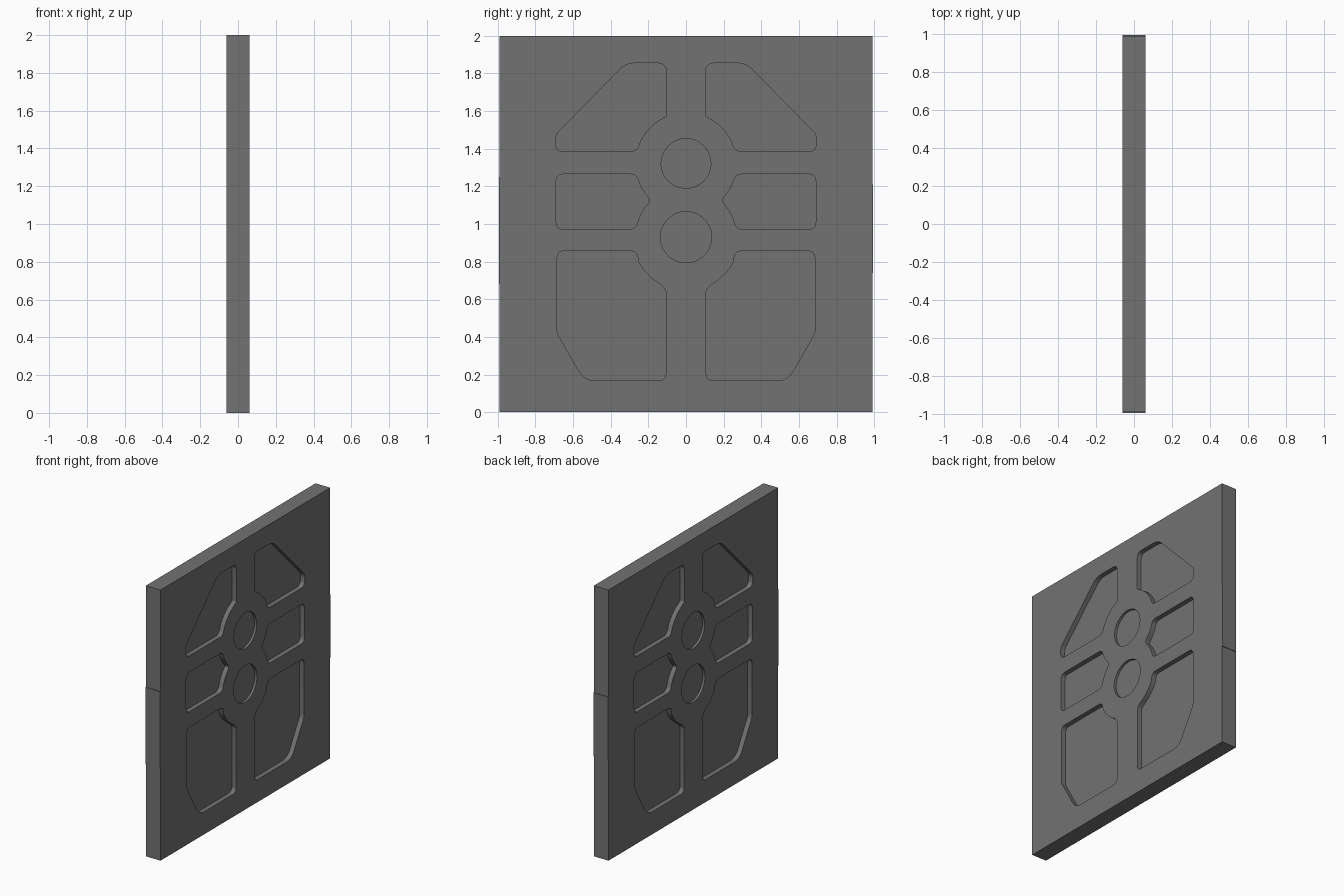
import bpy, bmesh
from math import sin, cos, radians, pi
from mathutils import Vector

if "Cube" in bpy.data.objects:
    bpy.data.objects.remove(bpy.data.objects["Cube"])

HALF_X, HALF_Y = 0.06, 0.99
PANEL_DEPTH, DISC_DEPTH = 0.035, 0.018
UPPER, LOWER = 1.322, 0.93      # heights of the two round recesses

grey = bpy.data.materials.new("dark_grey")
grey.use_nodes = True
grey.diffuse_color = (0.17, 0.17, 0.17, 1)
grey.node_tree.nodes["Principled BSDF"].inputs["Base Color"].default_value = grey.diffuse_color


def to_object(name, bm):
    bmesh.ops.recalc_face_normals(bm, faces=bm.faces)
    mesh = bpy.data.meshes.new(name)
    bm.to_mesh(mesh)
    bm.free()
    mesh.materials.append(grey)
    obj = bpy.data.objects.new(name, mesh)
    bpy.context.collection.objects.link(obj)
    return obj


def box(name, low, high):
    bm = bmesh.new()
    bmesh.ops.create_cube(bm, size=1)
    low, high = Vector(low), Vector(high)
    for v in bm.verts:
        v.co = (low + high) / 2 + v.co * (high - low)
    return to_object(name, bm)


def arc(z, radius, start, end, steps=6):
    """Points (y, z, no rounding) along a circle centred on the middle line."""
    angles = [radians(start + (end - start) * i / steps) for i in range(steps + 1)]
    return [(radius * cos(a), z + radius * sin(a), 0) for a in angles]


def rounded(corners, steps=6):
    """Round each (y, z, t) corner, starting t before it and ending t after it."""
    out = []
    for i, (y, z, t) in enumerate(corners):
        p = Vector((y, z))
        if t == 0:
            out.append(p)
            continue
        before = p + (Vector(corners[i - 1][:2]) - p).normalized() * t
        after = p + (Vector(corners[(i + 1) % len(corners)][:2]) - p).normalized() * t
        for k in range(steps + 1):
            s = k / steps
            out.append(before * (1 - s) ** 2 + p * 2 * s * (1 - s) + after * s * s)
    return out


def add_prism(bm, outline, side, flip, depth):
    verts = [bm.verts.new((side * (HALF_X - depth), flip * p.x, p.y)) for p in outline]
    base = bm.faces.new(verts)
    result = bmesh.ops.extrude_face_region(bm, geom=[base])
    moved = [g for g in result["geom"] if isinstance(g, bmesh.types.BMVert)]
    bmesh.ops.translate(bm, verts=moved, vec=(side * (depth + 0.05), 0, 0))


# Recess outlines for one half
top_panel = rounded(
    [(0.105, 1.855, 0.045), (0.32, 1.855, 0.05), (0.697, 1.47, 0.03),
     (0.69, 1.385, 0.04), (0.262, 1.385, 0.035)]
    + arc(UPPER, 0.27, 26, 64) + [(0.105, 1.57, 0.01)])
middle_panel = rounded(
    [(0.69, 1.265, 0.04), (0.69, 0.972, 0.04), (0.268, 0.972, 0.035)]
    + arc(LOWER, 0.27, 21, 40, 3) + [(0.186, 1.125, 0.02)]
    + arc(UPPER, 0.27, -40, -24, 3) + [(0.264, 1.265, 0.035)])
bottom_panel = rounded(
    [(0.262, 0.857, 0.035), (0.685, 0.857, 0.04), (0.685, 0.42, 0.02),
     (0.54, 0.167, 0.06), (0.107, 0.167, 0.04), (0.107, 0.65, 0.015)]
    + arc(LOWER, 0.285, -62, -28))


def disc(z, radius, count=48):
    return [Vector((radius * cos(2 * pi * i / count), z + radius * sin(2 * pi * i / count)))
            for i in range(count)]


# Door slab with matching recesses on both faces
door = box("door_slab", (-HALF_X, -HALF_Y, 0), (HALF_X, HALF_Y, 2))
bm = bmesh.new()
for side in (-1, 1):
    for flip in (-1, 1):
        for outline in (top_panel, middle_panel, bottom_panel):
            add_prism(bm, outline, side, flip, PANEL_DEPTH)
    add_prism(bm, disc(UPPER, 0.132), side, 1, DISC_DEPTH)
    add_prism(bm, disc(LOWER, 0.136), side, 1, DISC_DEPTH)
cutter = to_object("recess_cutter", bm)
cutter.hide_render = True

cut = door.modifiers.new("recesses", "BOOLEAN")
cut.operation, cut.solver, cut.object = "DIFFERENCE", "EXACT", cutter
bpy.ops.object.select_all(action="DESELECT")
door.select_set(True)
bpy.context.view_layer.objects.active = door
bpy.ops.object.modifier_apply(modifier=cut.name)
bpy.data.objects.remove(cutter)
bpy.ops.object.shade_smooth_by_angle(angle=radians(25))

# Thin plates on the narrow edges
box("right_edge_plate", (-HALF_X, -HALF_Y - 0.004, 0.68), (HALF_X, -HALF_Y + 0.01, 1.25))
box("left_edge_plate", (-HALF_X, HALF_Y - 0.01, 0.74), (HALF_X, HALF_Y + 0.004, 1.21))
